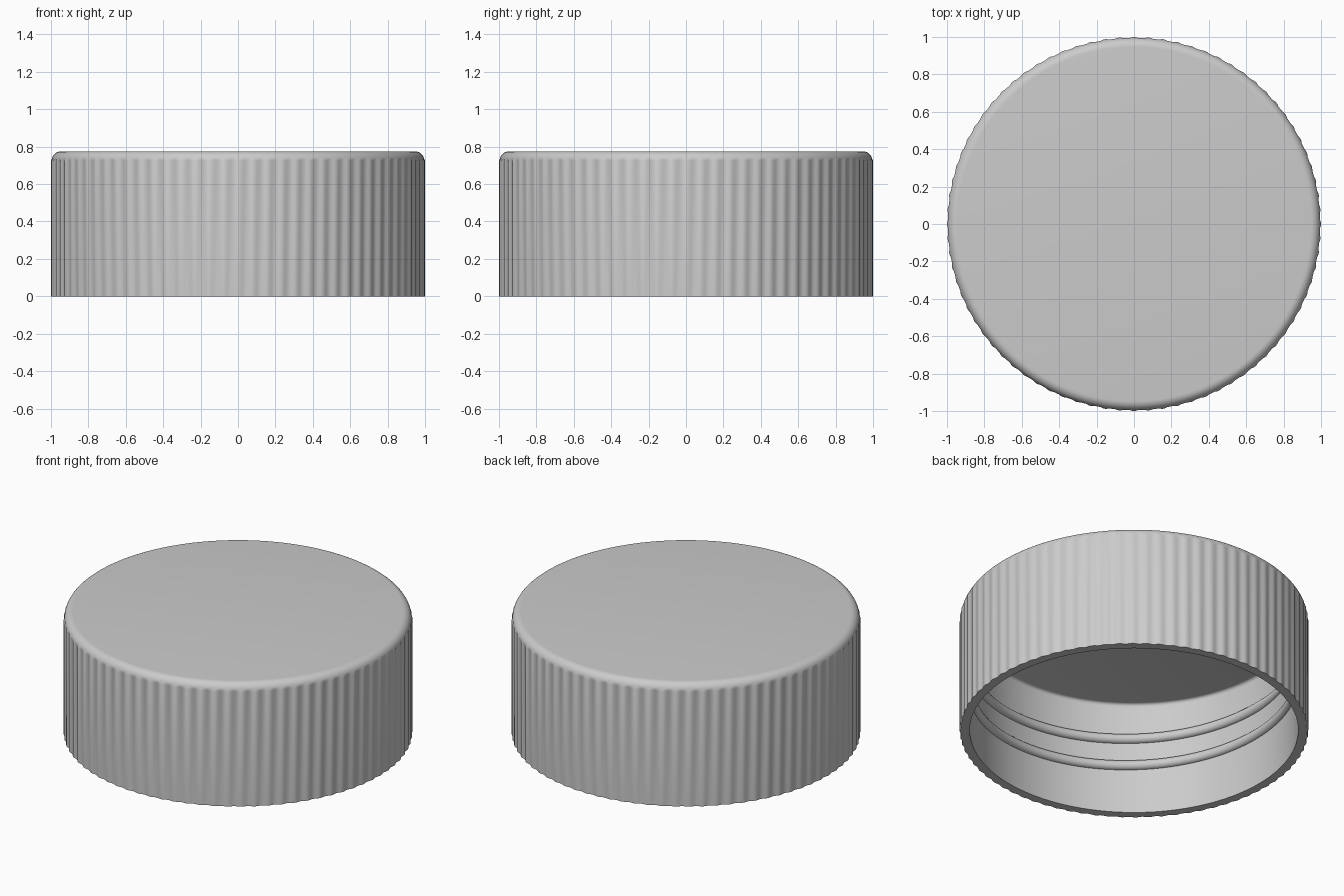
import bpy
import bmesh
from math import sin, cos, pi, tau, radians

cube = bpy.data.objects.get("Cube")
if cube:
    bpy.data.objects.remove(cube, do_unlink=True)

HEIGHT = 0.775
WALL = 0.058
INNER = 1 - WALL
RIBS = 80
RIB_DEPTH = 0.004
FILLET = 0.05

grey = bpy.data.materials.new("plain grey")
grey.use_nodes = True
colour = (0.6, 0.6, 0.6, 1)
grey.diffuse_color = colour
grey.node_tree.nodes["Principled BSDF"].inputs["Base Color"].default_value = colour


def finish(bm, name):
    """Turn a bmesh into a smooth-shaded object with sharp edges kept."""
    bmesh.ops.recalc_face_normals(bm, faces=bm.faces)
    mesh = bpy.data.meshes.new(name)
    bm.to_mesh(mesh)
    bm.free()
    mesh.materials.append(grey)
    obj = bpy.data.objects.new(name, mesh)
    bpy.context.collection.objects.link(obj)
    bpy.ops.object.select_all(action='DESELECT')
    obj.select_set(True)
    bpy.context.view_layer.objects.active = obj
    bpy.ops.object.shade_smooth_by_angle(angle=radians(35))
    return obj


def bridge(bm, rows, closed):
    """Join neighbouring rows of vertices with quads."""
    for a, b in zip(rows, rows[1:]):
        n = len(a)
        for i in range(n if closed else n - 1):
            j = (i + 1) % n
            bm.faces.new((a[i], a[j], b[j], b[i]))


def arc(radius, r_edge, z_edge, steps):
    """Quarter round from the vertical wall up to the horizontal face."""
    return [(r_edge - radius * (1 - cos(t)), z_edge - radius * (1 - sin(t)), 0)
            for t in (pi / 2 * k / steps for k in range(steps + 1))]


# Cap shell: profile of (radius, height, rib strength), turned around z
base = 1 - RIB_DEPTH
profile = arc(0.02, INNER, HEIGHT - WALL, 4)[::-1]
profile += [(INNER, 0, 0), (base, 0, 1), (base, HEIGHT - FILLET, 1)]
profile += arc(FILLET, base, HEIGHT, 8)[1:]

bm = bmesh.new()
segments = RIBS * 8
rows = []
for r, z, rib in profile:
    row = []
    for i in range(segments):
        a = tau * i / segments
        rr = r + rib * RIB_DEPTH * cos(RIBS * a)
        row.append(bm.verts.new((rr * cos(a), rr * sin(a), z)))
    rows.append(row)
bridge(bm, rows, True)
bm.faces.new(rows[0])     # inner ceiling
bm.faces.new(rows[-1])    # flat top
finish(bm, "cap_shell")

# Screw thread: half-round ridge winding two turns around the inner wall
PITCH, TURNS, RIDGE, MIDDLE = 0.175, 2, 0.03, 0.358
bm = bmesh.new()
steps = 240
rows = []
for k in range(steps + 1):
    t = k / steps
    turn = (t - 0.5) * TURNS
    a = radians(135) + turn * tau
    size = RIDGE * max(0.02, min(1, t * 16, (1 - t) * 16))
    row = []
    for s in range(11):
        b = pi * (s / 10 - 0.5)
        r = INNER + 0.002 - size * cos(b)
        z = MIDDLE - turn * PITCH + size * sin(b)
        row.append(bm.verts.new((r * cos(a), r * sin(a), z)))
    rows.append(row)
bridge(bm, rows, False)
bm.normal_update()
thread = finish(bm, "screw_thread")

# Make the open ridge face the hollow of the cap
poly = thread.data.polygons[len(thread.data.polygons) // 2 + 5]
if poly.normal.x * poly.center.x + poly.normal.y * poly.center.y > 0:
    thread.data.flip_normals()
